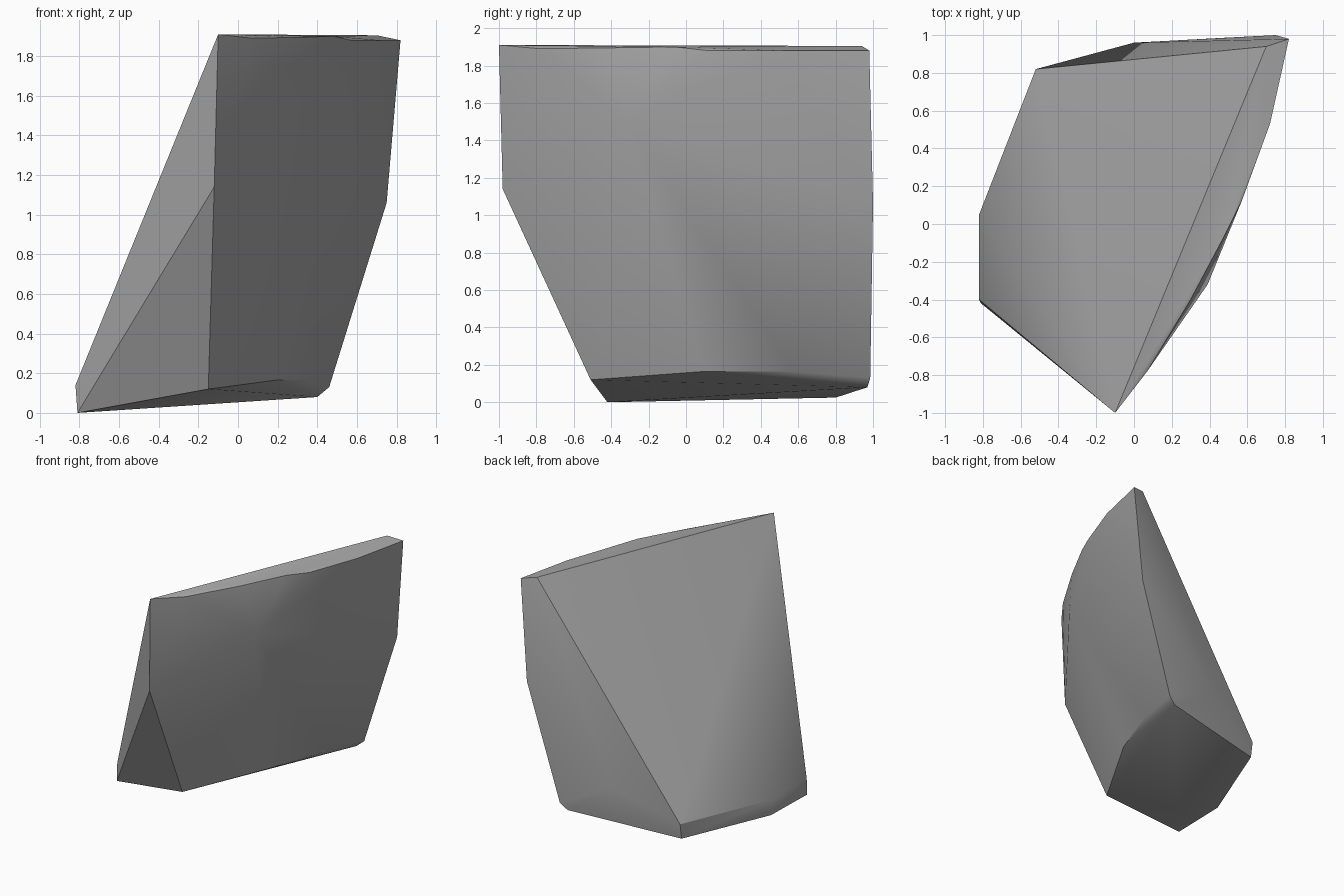
import bpy, bmesh, math

cube = bpy.data.objects.get("Cube")
if cube:
    bpy.data.objects.remove(cube, do_unlink=True)

# Stone material
stone = bpy.data.materials.new("grey stone")
stone.use_nodes = True
grey = (0.4, 0.4, 0.4, 1)
stone.diffuse_color = grey
stone.node_tree.nodes["Principled BSDF"].inputs["Base Color"].default_value = grey

# Corners of the broken shard
top_rim = [(-.1, -1, 1.91), (.07, -.78, 1.89), (.3, -.4, 1.895), (.48, -.06, 1.9),
           (.57, .12, 1.88), (.72, .53, 1.88), (.82, .98, 1.88), (.7, .94, 1.905)]
wall_bulge = [(-.12, -.98, 1.14), (.39, -.32, 1.5), (.75, 1, 1.06)]
back_bulge = [(0, .96, .36)]
lower_rim = [(-.15, -.51, .12), (.19, .1, .165), (.36, .57, .165), (.46, .985, .13),
             (-.52, .82, .15), (-.82, .05, .14), (-.82, -.4, .14)]
base = [(-.81, -.42, 0), (.4, .97, .08), (-.52, .8, .025), (-.81, .05, .01)]

# Wrap the corners in a convex skin
bm = bmesh.new()
for corner in top_rim + wall_bulge + back_bulge + lower_rim + base:
    bm.verts.new(corner)
hull = bmesh.ops.convex_hull(bm, input=bm.verts)
loose = [v for v in bm.verts if not v.link_faces]
bmesh.ops.delete(bm, geom=loose, context="VERTS")
bmesh.ops.recalc_face_normals(bm, faces=bm.faces)

mesh = bpy.data.meshes.new("rock_shard")
bm.to_mesh(mesh)
bm.free()
mesh.materials.append(stone)
shard = bpy.data.objects.new("rock_shard", mesh)
bpy.context.collection.objects.link(shard)

# Soft facets with crisp fracture edges
bpy.ops.object.select_all(action="DESELECT")
shard.select_set(True)
bpy.context.view_layer.objects.active = shard
bpy.ops.object.shade_smooth_by_angle(angle=math.radians(32))
